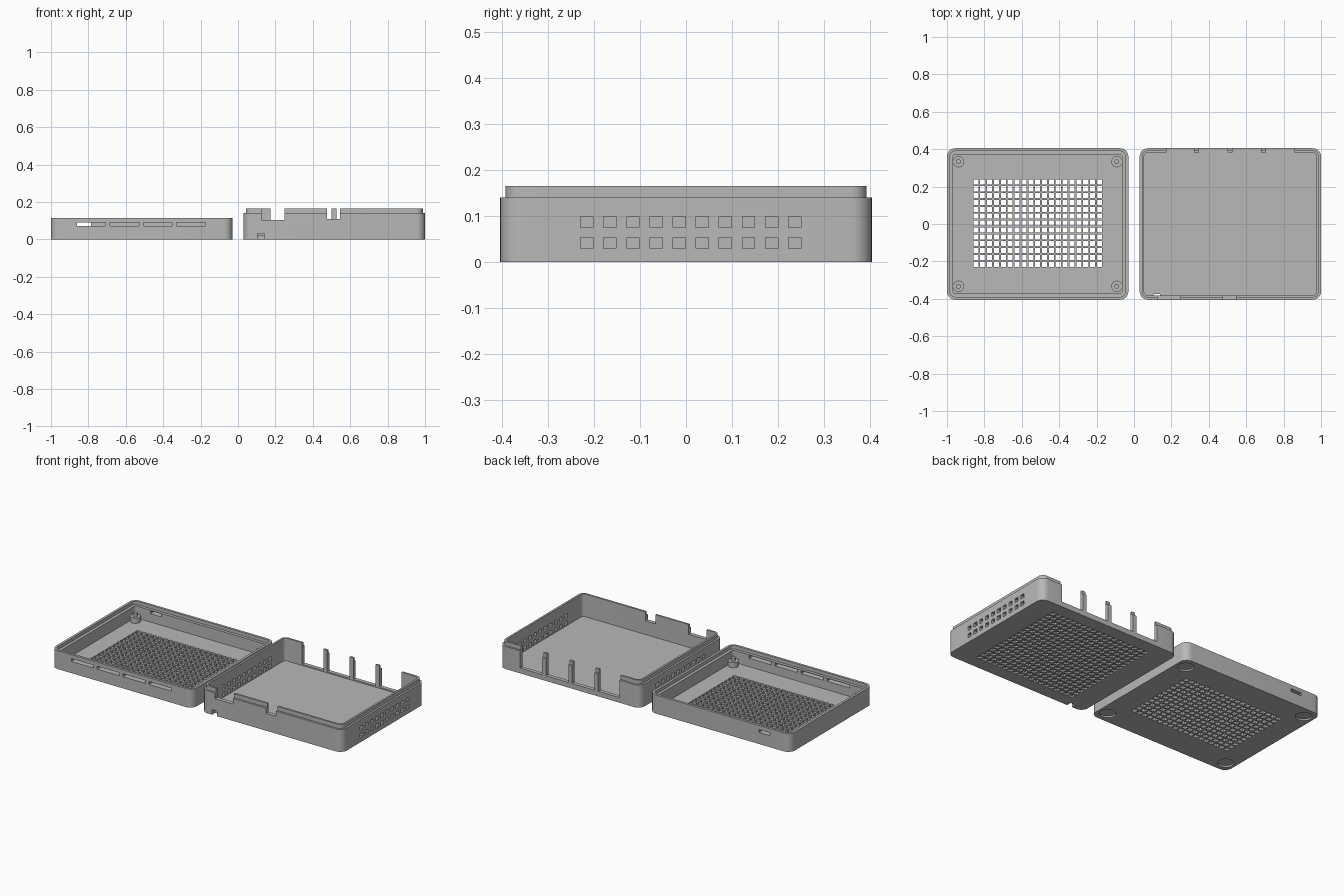
import bpy, bmesh, math
from mathutils import Matrix, Vector

if "Cube" in bpy.data.objects:
    bpy.data.objects.remove(bpy.data.objects["Cube"])

grey = bpy.data.materials.new("grey_plastic")
grey.diffuse_color = (0.48, 0.48, 0.48, 1)
grey.use_nodes = True
grey.node_tree.nodes["Principled BSDF"].inputs["Base Color"].default_value = grey.diffuse_color

W, D, R = 0.97, 0.81, 0.045      # tray width, depth, corner radius
LID_X, BASE_X = -0.515, 0.515    # tray centres


def add_object(name, bm):
    bmesh.ops.recalc_face_normals(bm, faces=bm.faces[:])
    mesh = bpy.data.meshes.new(name)
    bm.to_mesh(mesh)
    bm.free()
    mesh.materials.append(grey)
    ob = bpy.data.objects.new(name, mesh)
    bpy.context.collection.objects.link(ob)
    return ob


def activate(ob):
    bpy.ops.object.select_all(action='DESELECT')
    ob.select_set(True)
    bpy.context.view_layer.objects.active = ob


def smooth(ob):
    activate(ob)
    bpy.ops.object.shade_smooth_by_angle(angle=math.radians(30))


def tray(name, cx, rings, seg=8):
    """Loft rounded rectangles given as (inset, height)."""
    bm = bmesh.new()
    loops = []
    for inset, z in rings:
        r = max(R - inset, 0.008)
        hx, hy = W / 2 - inset - r, D / 2 - inset - r
        loop = []
        for q, (sx, sy) in enumerate([(1, 1), (-1, 1), (-1, -1), (1, -1)]):
            for i in range(seg + 1):
                a = (q + i / seg) * math.pi / 2
                loop.append(bm.verts.new((cx + sx * hx + r * math.cos(a),
                                          sy * hy + r * math.sin(a), z)))
        loops.append(loop)
    for a, b in zip(loops, loops[1:]):
        for i in range(len(a)):
            j = (i + 1) % len(a)
            bm.faces.new((a[i], a[j], b[j], b[i]))
    bm.faces.new(loops[0])
    bm.faces.new(loops[-1])
    return add_object(name, bm)


def add_box(bm, x0, x1, y0, y1, z0, z1):
    m = Matrix.Translation(((x0 + x1) / 2, (y0 + y1) / 2, (z0 + z1) / 2))
    bmesh.ops.create_cube(bm, size=1, matrix=m @ Matrix.Diagonal((x1 - x0, y1 - y0, z1 - z0, 1)))


def add_cylinder(bm, x, y, z0, z1, r, seg=32):
    bmesh.ops.create_cone(bm, cap_ends=True, segments=seg, radius1=r, radius2=r, depth=z1 - z0,
                          matrix=Matrix.Translation((x, y, (z0 + z1) / 2)))


def cut(ob, bm):
    """Subtract a set of separate solids."""
    cutter = add_object("cutter", bm)
    cutter.hide_render = True
    mod = ob.modifiers.new("cut", 'BOOLEAN')
    mod.operation, mod.solver, mod.object = 'DIFFERENCE', 'EXACT', cutter
    activate(ob)
    bpy.ops.object.modifier_apply(modifier=mod.name)
    bpy.data.objects.remove(cutter)


def cut_boxes(ob, boxes):
    bm = bmesh.new()
    for b in boxes:
        add_box(bm, *b)
    cut(ob, bm)


def grille(cx, cy, nx, ny, z0, z1, pitch=0.0367, h=0.0135):
    """Boxes for a grid of square vents."""
    for i in range(nx):
        for j in range(ny):
            x, y = cx + (i - (nx - 1) / 2) * pitch, cy + (j - (ny - 1) / 2) * pitch
            yield (x - h, x + h, y - h, y + h, z0, z1)


# Lid: shallow tray with a rebated rim
lid = tray("lid_tray", LID_X, [(0, 0), (0, 0.115), (0.015, 0.115), (0.015, 0.094),
                               (0.033, 0.094), (0.033, 0.02)])
cut_boxes(lid, grille(LID_X, 0.005, 19, 13, -0.02, 0.05))
# Lid slots: four in the front, one in the back
slots = [(x - 0.077, x + 0.077, -0.5, -0.3, 0.072, 0.09)
         for x in (-0.785, -0.607, -0.429, -0.251)]
slots.append((-0.862, -0.785, 0.3, 0.5, 0.072, 0.09))
cut_boxes(lid, slots)

# Lid corners: recess below, standoff with pin above
corners = [(LID_X + sx * 0.423, sy * 0.333) for sx in (-1, 1) for sy in (-1, 1)]
bm = bmesh.new()
for x, y in corners:
    add_cylinder(bm, x, y, -0.02, 0.01, 0.045)
cut(lid, bm)
smooth(lid)
for x, y in corners:
    bm = bmesh.new()
    add_cylinder(bm, x, y, 0.016, 0.052, 0.03)
    add_cylinder(bm, x, y, 0.05, 0.072, 0.013, 20)
    smooth(add_object("standoff", bm))

# Base: deeper tray with a raised lip
base = tray("base_tray", BASE_X, [(0, 0), (0, 0.14), (0.012, 0.14), (0.012, 0.165),
                                  (0.024, 0.165), (0.024, 0.024)])
# Blind vents underneath
cut_boxes(base, grille(BASE_X, 0, 19, 18, -0.02, 0.012))
# Two rows of vents through both side walls
vents = []
for x in (BASE_X - W / 2, BASE_X + W / 2):
    for i in range(10):
        y = -0.216 + i * 0.0503
        for z in (0.0415, 0.0865):
            vents.append((x - 0.04, x + 0.04, y - 0.0135, y + 0.0135, z - 0.012, z + 0.012))
cut_boxes(base, vents)
# Rear opening divided by three posts, and front port cut-outs
stops = [0.174, 0.334, 0.513, 0.692, 0.858]
openings = []
for i in range(4):
    a = stops[i] + (0.0125 if i > 0 else 0)
    b = stops[i + 1] - (0.0125 if i < 3 else 0)
    openings.append((a, b, 0.36, 0.5, 0.032, 0.3))
openings += [(0.125, 0.248, -0.5, -0.36, 0.105, 0.3),
             (0.477, 0.546, -0.5, -0.36, 0.108, 0.3)]
cut_boxes(base, openings)
# Small cable notch at the bottom front
cut_boxes(base, [(0.105, 0.14, -0.5, -0.375, -0.02, 0.032)])
smooth(base)
